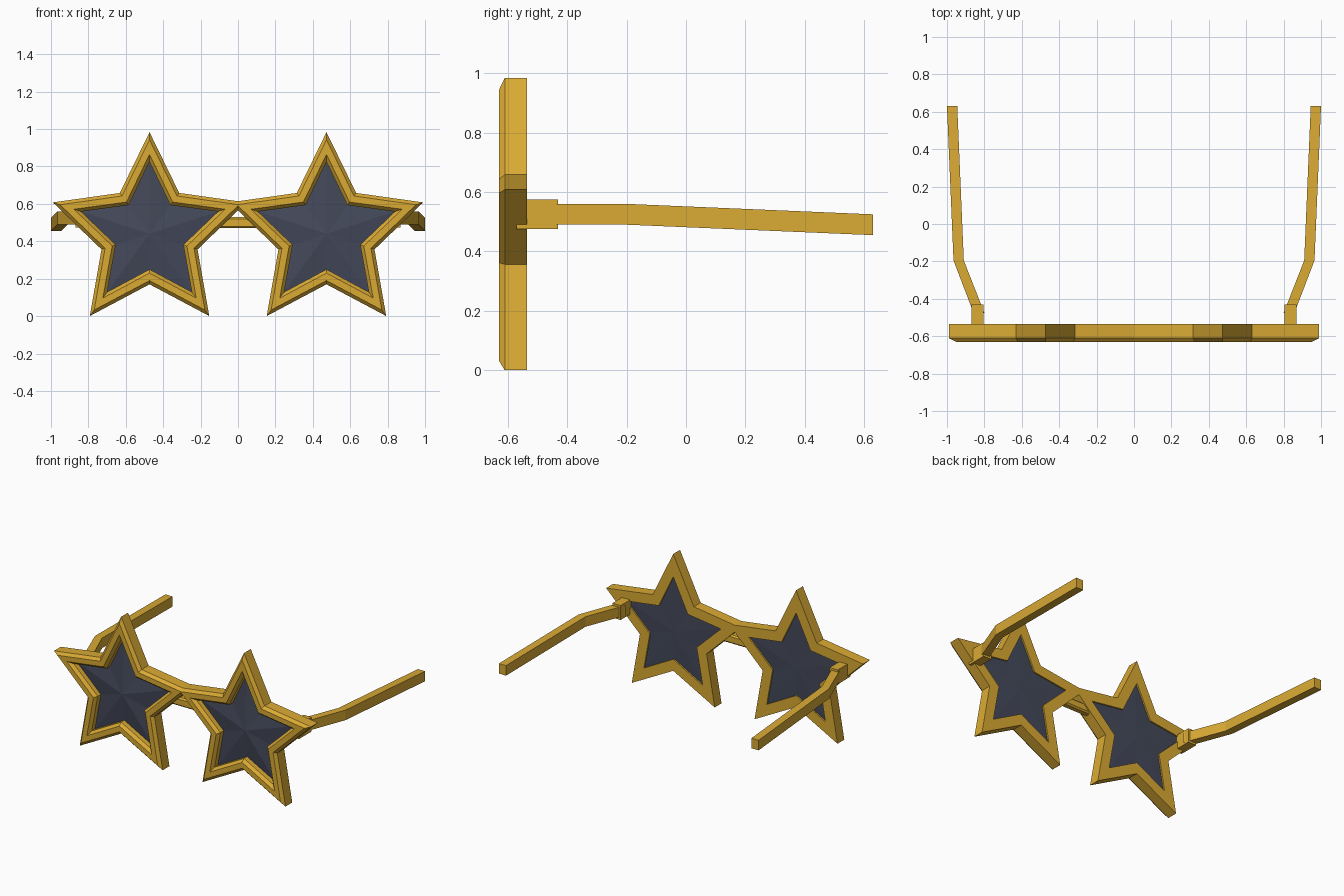
import bpy, bmesh, math

if "Cube" in bpy.data.objects:
    bpy.data.objects.remove(bpy.data.objects["Cube"])

CX, CZ = 0.473, 0.44          # centre of the right-hand star


def material(name, rgb):
    m = bpy.data.materials.new(name)
    m.diffuse_color = (*rgb, 1)
    m.use_nodes = True
    m.node_tree.nodes["Principled BSDF"].inputs["Base Color"].default_value = m.diffuse_color
    return m


gold = material("gold", (0.70, 0.40, 0.034))
dark = material("dark_lens", (0.058, 0.067, 0.103))


def star(tip, valley, y):
    """Ten points of an upright star in a plane of constant y."""
    pts = []
    for i in range(10):
        a = math.pi / 2 + i * math.pi / 5
        r = valley if i % 2 else tip
        pts.append((CX + r * math.cos(a), y, CZ + r * math.sin(a)))
    return pts


def skin(name, rings, mat, closed=False, caps=None, bisect=False):
    """Bridge rings of points, then mirror the part across x = 0."""
    bm = bmesh.new()
    loops = [[bm.verts.new(p) for p in ring] for ring in rings]
    n = len(loops[0])
    pairs = list(zip(loops, loops[1:]))
    if closed:
        pairs.append((loops[-1], loops[0]))
    for a, b in pairs:
        for i in range(n):
            j = (i + 1) % n
            bm.faces.new((a[i], a[j], b[j], b[i]))
    if caps == "flat":
        bm.faces.new(loops[0])
        bm.faces.new(loops[-1])
    elif caps:                 # fan each end to a centre point
        for loop, y in zip((loops[0], loops[-1]), caps):
            c = bm.verts.new((CX, y, CZ))
            for i in range(n):
                bm.faces.new((loop[i], loop[(i + 1) % n], c))
    bmesh.ops.recalc_face_normals(bm, faces=bm.faces)
    mesh = bpy.data.meshes.new(name)
    bm.to_mesh(mesh)
    bm.free()
    mesh.materials.append(mat)
    ob = bpy.data.objects.new(name, mesh)
    bpy.context.collection.objects.link(ob)
    mod = ob.modifiers.new("mirror", 'MIRROR')
    mod.use_axis[0] = True
    mod.use_bisect_axis[0] = bisect
    return ob


def rect(x0, x1, y, z0, z1):
    return [(x0, y, z0), (x1, y, z0), (x1, y, z1), (x0, y, z1)]


# Star frames with bevelled outer and inner front edges, joined at the middle
skin("star_frame", [
    star(0.5435, 0.27, -0.535),
    star(0.5435, 0.27, -0.61),
    star(0.503, 0.25, -0.63),
    star(0.425, 0.21, -0.63),
    star(0.385, 0.19, -0.61),
    star(0.385, 0.19, -0.535)], gold, closed=True, bisect=True)

# Faceted lenses
skin("star_lens", [star(0.387, 0.192, -0.575), star(0.387, 0.192, -0.545)],
     dark, caps=(-0.60, -0.54))

# Hinge blocks
skin("hinge", [rect(0.805, 0.868, -0.57, 0.475, 0.575),
               rect(0.805, 0.868, -0.43, 0.475, 0.575)], gold, caps="flat")

# Bent temple arms
skin("temple_arm", [rect(0.80, 0.858, -0.475, 0.49, 0.56),
                    rect(0.91, 0.965, -0.195, 0.49, 0.56),
                    rect(0.945, 1.0, 0.63, 0.455, 0.525)], gold, caps="flat")

# Bridge bar with a chamfered front
bpy.ops.mesh.primitive_cube_add(size=1, location=(0, -0.57, 0.50))
bridge = bpy.context.object
bridge.name = "bridge"
bridge.scale = (0.26, 0.05, 0.06)
bpy.ops.object.transform_apply(location=False, rotation=False, scale=True)
bridge.data.materials.append(gold)
bev = bridge.modifiers.new("chamfer", 'BEVEL')
bev.width = 0.01
bev.segments = 1
